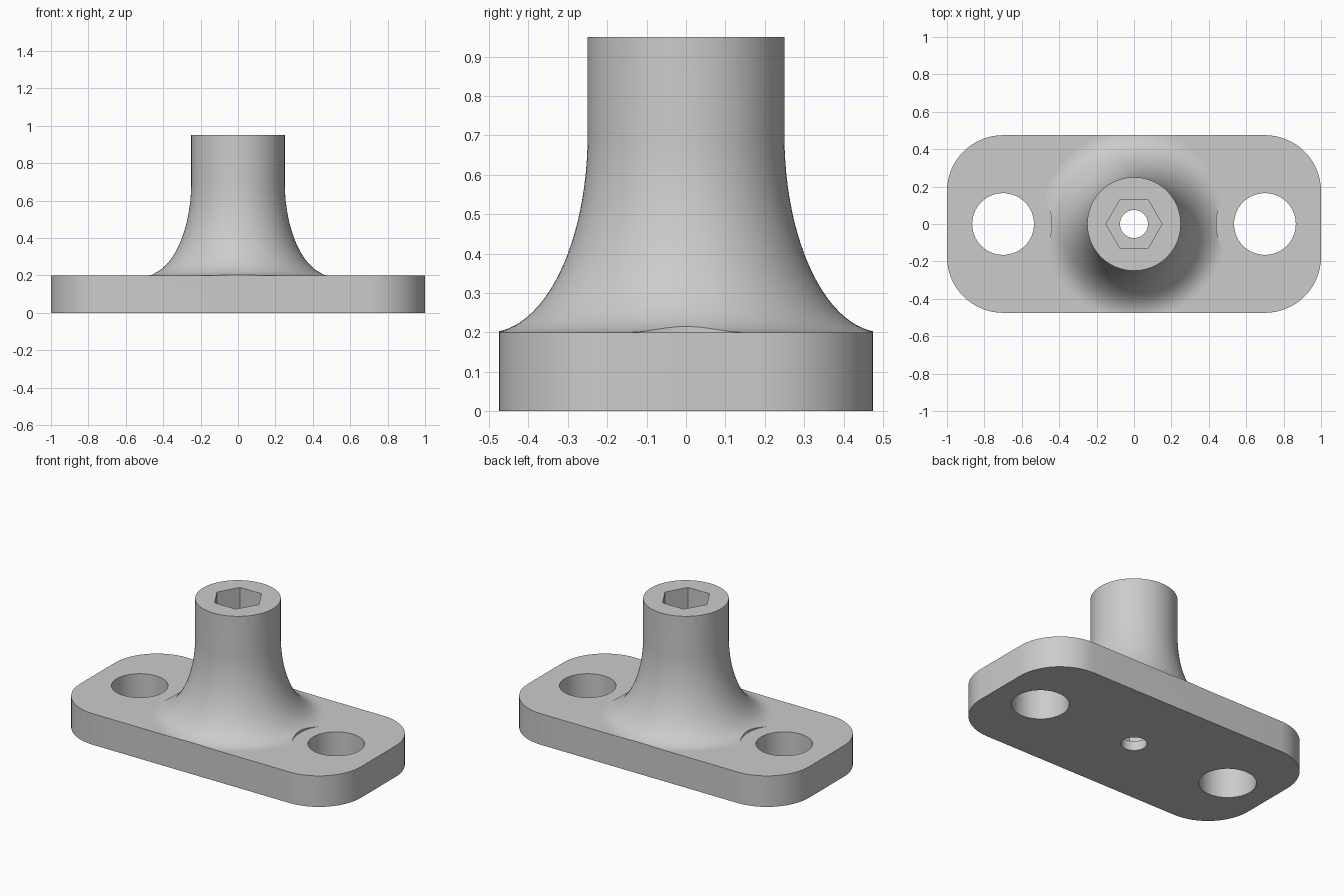
import bpy, bmesh
from math import sin, cos, pi

cube = bpy.data.objects.get("Cube")
if cube:
    bpy.data.objects.remove(cube, do_unlink=True)

PLATE_TOP, POST_TOP = 0.2, 0.95
HALF_X, HALF_Y, CORNER = 1.0, 0.475, 0.3
BOLT_X = 0.7

grey = bpy.data.materials.new("plain grey")
grey.use_nodes = True
colour = (0.6, 0.6, 0.6, 1)
grey.diffuse_color = colour
grey.node_tree.nodes["Principled BSDF"].inputs["Base Color"].default_value = colour


def make_object(name, bm):
    bmesh.ops.recalc_face_normals(bm, faces=bm.faces)
    mesh = bpy.data.meshes.new(name)
    bm.to_mesh(mesh)
    bm.free()
    mesh.materials.append(grey)
    obj = bpy.data.objects.new(name, mesh)
    bpy.context.collection.objects.link(obj)
    return obj


def prism(name, outline, z0, z1):
    """Extrude a flat outline from z0 up to z1."""
    bm = bmesh.new()
    face = bm.faces.new([bm.verts.new((x, y, z0)) for x, y in outline])
    top = bmesh.ops.extrude_face_region(bm, geom=[face])["geom"]
    bmesh.ops.translate(bm, vec=(0, 0, z1 - z0),
                        verts=[v for v in top if isinstance(v, bmesh.types.BMVert)])
    return make_object(name, bm)


def circle(radius, sides, cx=0):
    return [(cx + radius * cos(2 * pi * i / sides), radius * sin(2 * pi * i / sides))
            for i in range(sides)]


def lathe(name, profile, sides):
    """Stack rings of (radius, z) into a closed round solid."""
    bm = bmesh.new()
    rings = [[bm.verts.new((x, y, z)) for x, y in circle(r, sides)] for r, z in profile]
    for low, high in zip(rings, rings[1:]):
        for i in range(sides):
            j = (i + 1) % sides
            bm.faces.new((low[i], low[j], high[j], high[i]))
    bm.faces.new(rings[0])
    bm.faces.new(rings[-1])
    return make_object(name, bm)


def combine(target, tool, operation):
    """Apply a boolean and discard the tool."""
    mod = target.modifiers.new("cut", "BOOLEAN")
    mod.operation, mod.solver, mod.object = operation, "EXACT", tool
    bpy.context.view_layer.update()
    graph = bpy.context.evaluated_depsgraph_get()
    result = bpy.data.meshes.new_from_object(target.evaluated_get(graph))
    target.modifiers.clear()
    target.data = result
    bpy.data.objects.remove(tool, do_unlink=True)


# Round post with an elliptical flare at its foot
STEPS = 24
flare = [(0.5 - 0.25 * sin(t), 0.7 - 0.5 * cos(t))
         for t in (pi / 2 * i / STEPS for i in range(STEPS + 1))]
bracket = lathe("flanged_post", [(0.5, 0.1)] + flare + [(0.25, POST_TOP)], 96)

# Bolt head clearance cut into the flare
for side in (-1, 1):
    combine(bracket, prism("clearance", circle(0.26, 64, side * BOLT_X), 0.05, 1.2), "DIFFERENCE")

# Base plate: oversize slab trimmed to a rounded rectangle
slab = prism("slab", [(-2, -2), (2, -2), (2, 2), (-2, 2)], -0.1, PLATE_TOP)
combine(bracket, slab, "UNION")
outline = []
for k, (sx, sy) in enumerate([(1, 1), (-1, 1), (-1, -1), (1, -1)]):
    for i in range(17):
        a = pi / 2 * (k + i / 16)
        outline.append((sx * (HALF_X - CORNER) + CORNER * cos(a),
                        sy * (HALF_Y - CORNER) + CORNER * sin(a)))
combine(bracket, prism("plate_outline", outline, 0, 1.5), "INTERSECT")

# Bolt holes, hexagonal socket and the small through hole
for side in (-1, 1):
    combine(bracket, prism("bolt_hole", circle(0.165, 64, side * BOLT_X), -0.2, 0.5), "DIFFERENCE")
combine(bracket, prism("hex_socket", circle(0.15, 6), 0.06, 1.2), "DIFFERENCE")
combine(bracket, prism("through_hole", circle(0.075, 48), -0.2, 0.3), "DIFFERENCE")

# Smooth the round walls, keep level faces flat
bpy.ops.object.select_all(action="DESELECT")
bracket.select_set(True)
bpy.context.view_layer.objects.active = bracket
bpy.ops.object.shade_smooth_by_angle(angle=pi / 6)
for face in bracket.data.polygons:
    if abs(face.normal.z) > 0.9995:
        face.use_smooth = False
